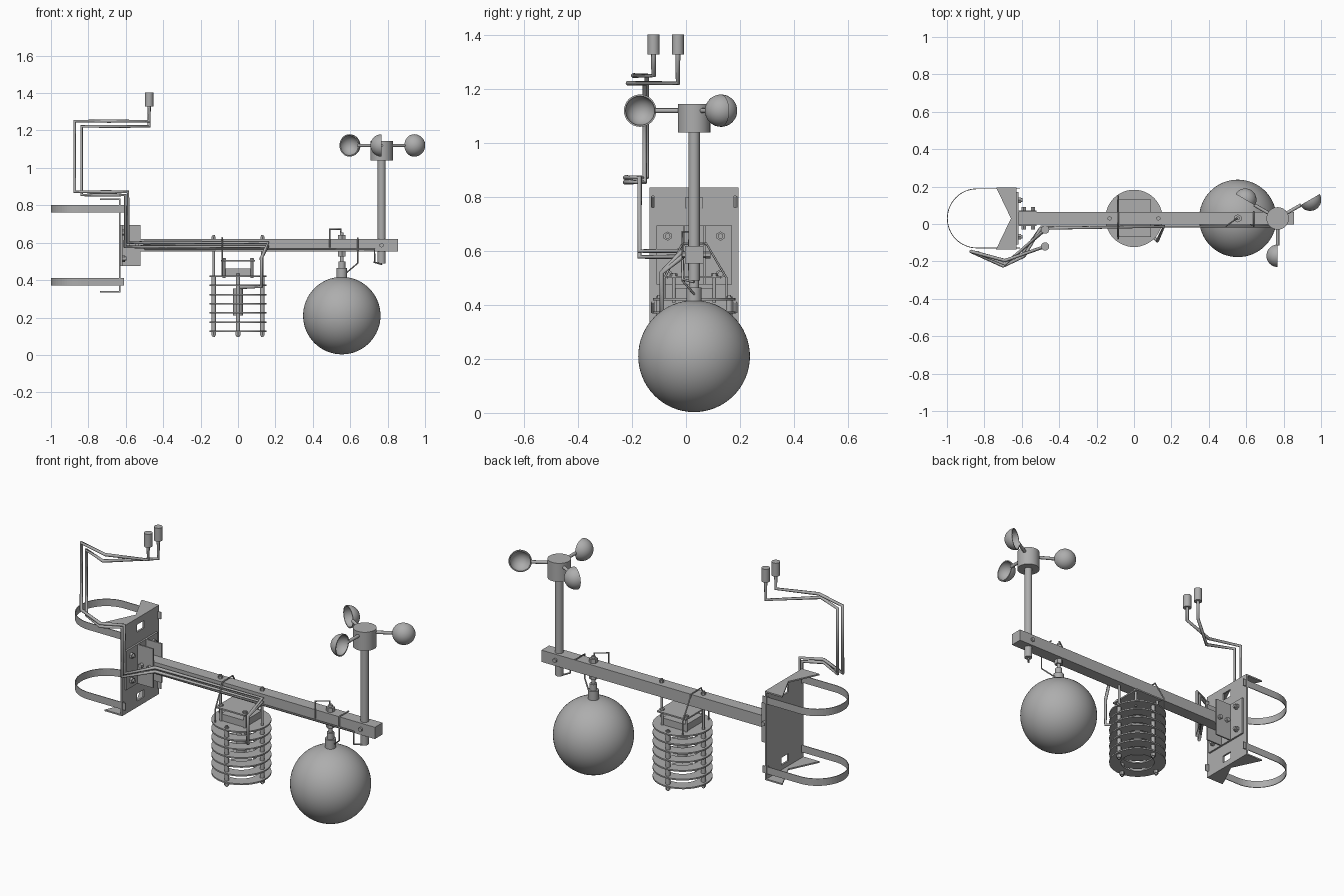
import bpy, bmesh, math
from mathutils import Vector, Matrix

if "Cube" in bpy.data.objects:
    bpy.data.objects.remove(bpy.data.objects["Cube"])

YC = 0.03      # centre plane of the beam
BZ = 0.586     # beam height
gray = bpy.data.materials.new("plain grey")
gray.diffuse_color = (0.42, 0.42, 0.42, 1)
gray.use_nodes = True
gray.node_tree.nodes["Principled BSDF"].inputs["Base Color"].default_value = gray.diffuse_color


def finish(name, bm, smooth=False):
    me = bpy.data.meshes.new(name)
    bmesh.ops.recalc_face_normals(bm, faces=bm.faces)
    bm.to_mesh(me)
    bm.free()
    ob = bpy.data.objects.new(name, me)
    bpy.context.collection.objects.link(ob)
    me.materials.append(gray)
    if smooth:
        bpy.ops.object.select_all(action='DESELECT')
        ob.select_set(True)
        bpy.context.view_layer.objects.active = ob
        bpy.ops.object.shade_smooth_by_angle(angle=math.radians(35))
    return ob


def box(name, x0, x1, y0, y1, z0, z1):
    bm = bmesh.new()
    m = Matrix.Translation(((x0 + x1) / 2, (y0 + y1) / 2, (z0 + z1) / 2))
    bmesh.ops.create_cube(bm, size=1, matrix=m @ Matrix.Diagonal((x1 - x0, y1 - y0, z1 - z0, 1)))
    return finish(name, bm)


def rod(name, a, b, r, n=20):
    a, b = Vector(a), Vector(b)
    d = b - a
    m = Matrix.Translation((a + b) / 2) @ d.to_track_quat('Z', 'Y').to_matrix().to_4x4()
    bm = bmesh.new()
    bmesh.ops.create_cone(bm, cap_ends=True, segments=n, radius1=r, radius2=r, depth=d.length, matrix=m)
    return finish(name, bm, n > 8)


def wire(name, pts, r):
    cu = bpy.data.curves.new(name, 'CURVE')
    cu.dimensions = '3D'
    cu.bevel_depth = r
    cu.bevel_resolution = 2
    cu.use_fill_caps = True
    sp = cu.splines.new('POLY')
    sp.points.add(len(pts) - 1)
    for p, c in zip(sp.points, pts):
        p.co = (*c, 1)
    ob = bpy.data.objects.new(name, cu)
    cu.materials.append(gray)
    bpy.context.collection.objects.link(ob)
    return ob


def prism(name, outline, z0, z1):
    bm = bmesh.new()
    f = bm.faces.new([bm.verts.new((x, y, z0)) for x, y in outline])
    ext = bmesh.ops.extrude_face_region(bm, geom=[f])
    bmesh.ops.translate(bm, vec=(0, 0, z1 - z0), verts=[v for v in ext['geom'] if isinstance(v, bmesh.types.BMVert)])
    return finish(name, bm)


def lathe(name, profile, loc, n=48, close=False):
    bm = bmesh.new()
    vs = [bm.verts.new((r, 0, z)) for r, z in profile]
    es = [bm.edges.new(p) for p in zip(vs, vs[1:])]
    if close:
        es.append(bm.edges.new((vs[-1], vs[0])))
    bmesh.ops.spin(bm, geom=vs + es, cent=(0, 0, 0), axis=(0, 0, 1), angle=2 * math.pi, steps=n)
    bmesh.ops.remove_doubles(bm, verts=bm.verts, dist=1e-5)
    bmesh.ops.translate(bm, vec=loc, verts=bm.verts)
    return finish(name, bm, True)


# Main beam and its wall bracket
box("beam", -0.617, 0.855, YC - 0.034, YC + 0.034, BZ - 0.033, BZ + 0.033)
box("bracket_base", -0.627, -0.617, YC - 0.14, YC + 0.14, 0.475, 0.695)
for s in (-1, 1):
    y = YC + s * 0.038
    box("bracket_gusset", -0.618, -0.52, y - 0.004, y + 0.004, 0.475, 0.695)
    for x in (-0.59, -0.54):
        rod("gusset_bolt", (x, y, BZ), (x, y + s * 0.022, BZ), 0.013, 6)
    for z in (0.515, 0.655):
        rod("base_bolt", (-0.63, YC + s * 0.098, z), (-0.595, YC + s * 0.098, z), 0.01, 12)
        rod("base_nut", (-0.62, YC + s * 0.098, z), (-0.605, YC + s * 0.098, z), 0.017, 6)

# Mast plate with its window and strap slots
plate = box("mast_plate", -0.637, -0.627, YC - 0.165, YC + 0.165, 0.335, 0.835)
cuts = [(0, 0.032, z) for z in (0.778, 0.39)] + [(s * 0.152, 0.004, z) for s in (-1, 1) for z in (0.782, 0.391)]
for dy, w, z in cuts:
    cutter = box("slot_cutter", -0.7, -0.6, YC + dy - w, YC + dy + w, z - 0.021, z + 0.021)
    cutter.hide_render = True
    cutter.hide_viewport = True
    mod = plate.modifiers.new("slot", 'BOOLEAN')
    mod.object = cutter
    mod.solver = 'EXACT'

# Notched flanges that grip the mast
notch = [(-0.627, YC + 0.165), (-0.737, YC + 0.165), (-0.658, YC), (-0.737, YC - 0.165), (-0.627, YC - 0.165)]
for z in (0.335, 0.827):
    prism("mast_flange", notch, z, z + 0.008)

# Mast straps
arc = [math.pi / 2 + math.pi * i / 32 for i in range(33)]


def u_path(r):
    mid = [(-0.84 + r * math.cos(a), YC + r * math.sin(a)) for a in arc]
    return [(-0.61, YC + r)] + mid + [(-0.61, YC - r)]


for z in (0.37, 0.762):
    prism("mast_strap", u_path(0.160) + u_path(0.156)[::-1], z, z + 0.04)

# Black globe sensor shape with hanging stem
bm = bmesh.new()
bmesh.ops.create_uvsphere(bm, u_segments=64, v_segments=32, radius=0.207, matrix=Matrix.Translation((0.555, YC, 0.21)))
finish("globe", bm, True)
for z0, z1, r, n in ((0.41, 0.465, 0.028, 20), (0.465, 0.5, 0.019, 20), (0.49, 0.655, 0.01, 16),
                     (0.527, 0.553, 0.022, 6), (0.618, 0.642, 0.022, 6)):
    rod("globe_stem", (0.555, YC, z0), (0.555, YC, z1), r, n)
yf = YC - 0.043
wire("globe_wire", [(0.49, yf, 0.575), (0.49, yf, 0.672), (0.55, YC, 0.672), (0.55, YC, 0.645)], 0.004)
wire("globe_tie", [(0.58, YC, 0.44), (0.64, yf, 0.49), (0.64, yf, 0.625), (0.64, YC + 0.04, 0.625)], 0.004)

# Cup wind gauge
PX = 0.768
rod("wind_post", (PX, YC, 0.49), (PX, YC, 1.05), 0.021, 24)
rod("wind_post_bolt", (PX, YC - 0.045, BZ), (PX, YC + 0.045, BZ), 0.012, 6)
rod("wind_hub", (PX, YC, 1.04), (PX, YC, 1.145), 0.06, 32)
for deg in (30, 150, 270):
    a = math.radians(deg)
    d = Vector((math.cos(a), math.sin(a), 0))
    hub = Vector((PX, YC, 1.12))
    rod("cup_arm", hub, hub + d * 0.145, 0.009, 12)
    q = [math.pi / 2 * i / 10 for i in range(11)]
    prof = [(0.06 * math.sin(t), 0.06 * math.cos(t)) for t in q]
    prof += [(0.054 * math.sin(t), 0.054 * math.cos(t)) for t in reversed(q)]
    cup = lathe("wind_cup", prof, (0, 0, 0), 32)
    dome = Vector((math.sin(a), -math.cos(a), 0))
    cup.matrix_world = Matrix.Translation(hub + d * 0.2) @ dome.to_track_quat('Z', 'Y').to_matrix().to_4x4()

# Louvred shield: solid top disc, rings below
rod("shield_top", (0, YC, 0.417), (0, YC, 0.425), 0.153, 48)
for i in range(1, 7):
    z = 0.421 - i * 0.049
    lathe("shield_ring", [(0.09, z - 0.004), (0.153, z - 0.004), (0.153, z + 0.004), (0.09, z + 0.004)],
          (0, YC, 0), 48, True)
for dx, dy, top in ((-1, 0, 0.64), (1, 0, 0.64), (0, -1, 0.437), (0, 1, 0.437)):
    x, y = dx * 0.13, YC + dy * 0.13
    rod("shield_rod", (x, y, 0.095), (x, y, top), 0.007, 12)
    rod("shield_nut", (x, y, 0.103), (x, y, 0.122), 0.014, 6)
    rod("shield_top_nut", (x, y, top - 0.02), (x, y, top - 0.006), 0.012, 6)
    for i in range(6):
        z = 0.421 - i * 0.049
        rod("shield_spacer", (x, y, z - 0.045), (x, y, z - 0.004), 0.012, 12)
rod("probe", (0, YC, 0.21), (0, YC, 0.355), 0.026, 20)
rod("probe_neck", (0, YC, 0.35), (0, YC, 0.42), 0.012, 16)

# Small housing on top of the shield
box("housing", -0.075, 0.075, YC - 0.075, YC + 0.075, 0.425, 0.463)
box("housing_plate", -0.09, 0.09, YC - 0.1, YC + 0.1, 0.5, 0.508)
for x in (-0.075, 0.075):
    for y in (YC - 0.075, YC + 0.075):
        rod("housing_bolt", (x, y, 0.41), (x, y, 0.518), 0.007, 12)
        rod("housing_nut", (x, y, 0.508), (x, y, 0.516), 0.013, 6)
wire("housing_tie", [(-0.085, YC - 0.11, 0.42), (-0.085, YC - 0.11, 0.5), (-0.085, yf, 0.628),
                     (-0.085, YC + 0.045, 0.628), (-0.085, YC + 0.12, 0.5), (-0.085, YC + 0.12, 0.42)], 0.004)

# Twin bent sampling tubes with end caps
for y, z, k, zl, xl, ym in ((-0.03, 1.222, 0.037, 0.855, -0.603, -0.215), (-0.12, 1.25, 0, 0.872, -0.588, -0.195)):
    xv = -0.873 + k
    yv = -0.146 - k * 0.2
    zb = 0.578 if k else 0.6
    wire("sample_tube", [(-0.475, y, 1.34), (-0.475, y, z), (-0.69, ym, z), (xv, yv, z), (xv, yv, zl),
                         (-0.70, -0.225, zl), (xl, -0.172, zl), (xl, -0.172, zb), (-0.5, yf - 0.01, zb),
                         (0.16, yf, zb), (0.125, -0.09, 0.52), (0.125, -0.09, 0.365), (0.0, YC, 0.36)], 0.009)
    rod("sample_head", (-0.475, y, 1.328), (-0.475, y, 1.403), 0.022, 24)

# Signal cable along the beam to the wind gauge
wire("signal_cable", [(-0.5, yf, 0.565), (0.73, yf, 0.565), (0.73, yf, 0.495), (PX, YC, 0.485)], 0.005)
